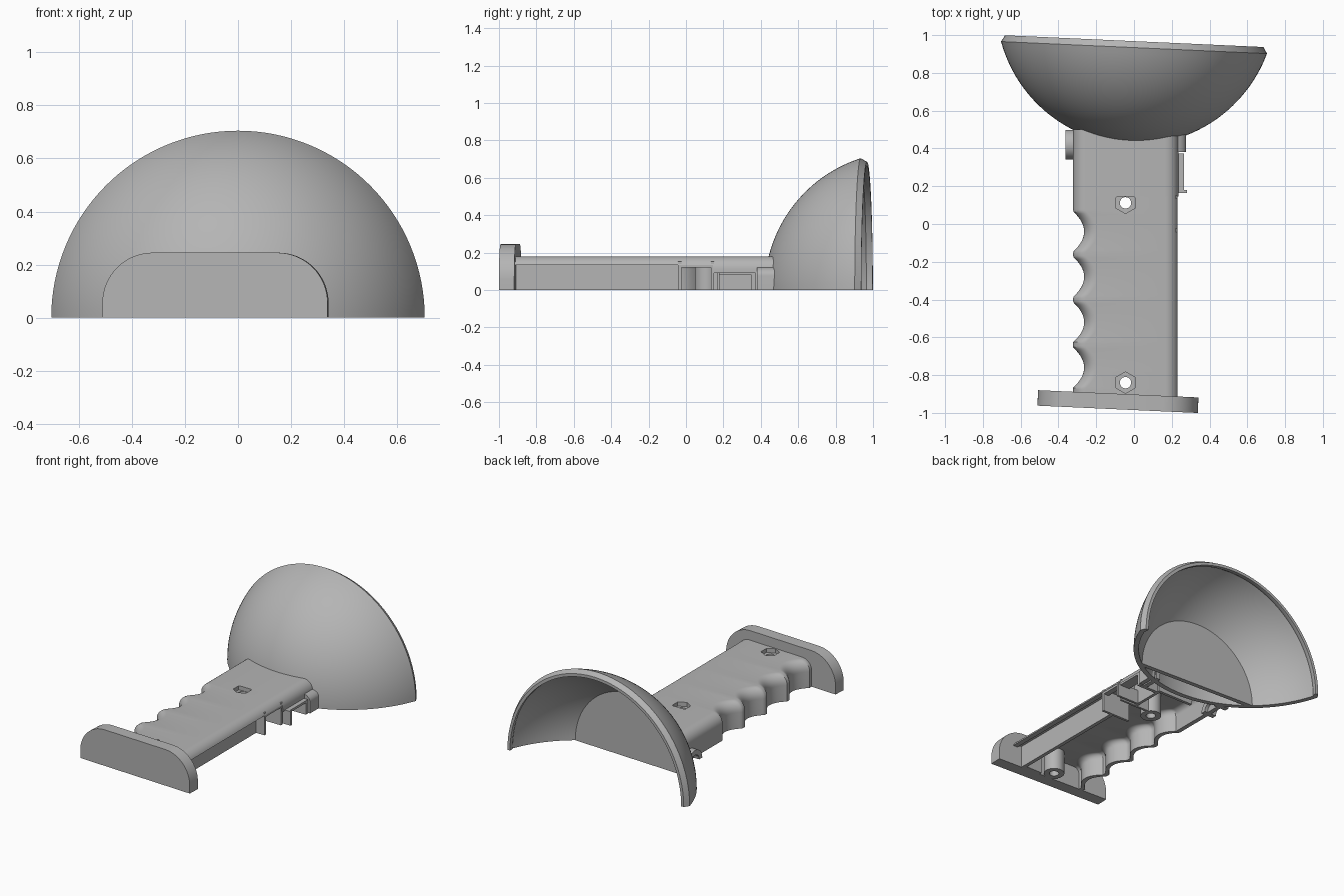
import bpy, bmesh, math
from mathutils import Matrix

if "Cube" in bpy.data.objects:
    bpy.data.objects.remove(bpy.data.objects["Cube"])

mat = bpy.data.materials.new("matte_grey")
mat.diffuse_color = (0.46, 0.46, 0.46, 1)
mat.use_nodes = True
mat.node_tree.nodes["Principled BSDF"].inputs["Base Color"].default_value = mat.diffuse_color
TILT = math.radians(-2.6)
TOP, RAD, WALL = 0.18, 0.07, 0.03


def finish(name, bm, smooth=True):
    bmesh.ops.remove_doubles(bm, verts=bm.verts, dist=1e-5)
    bmesh.ops.recalc_face_normals(bm, faces=bm.faces)
    me = bpy.data.meshes.new(name)
    bm.to_mesh(me)
    bm.free()
    me.materials.append(mat)
    ob = bpy.data.objects.new(name, me)
    bpy.context.collection.objects.link(ob)
    if smooth:
        shade(ob)
    return ob


def shade(ob):
    bpy.ops.object.select_all(action='DESELECT')
    ob.select_set(True)
    bpy.context.view_layer.objects.active = ob
    bpy.ops.object.shade_smooth_by_angle(angle=math.radians(32))


def loft(name, rings, closed=False):
    """Skin closed rings; cap the ends unless the rings join up."""
    bm = bmesh.new()
    vs = [[bm.verts.new(p) for p in r] for r in rings]
    n = len(rings[0])
    for i in range(len(vs) - (0 if closed else 1)):
        a, b = vs[i], vs[(i + 1) % len(vs)]
        for j in range(n):
            k = (j + 1) % n
            bm.faces.new((a[j], a[k], b[k], b[j]))
    if not closed:
        bm.faces.new(vs[0])
        bm.faces.new(vs[-1])
    return finish(name, bm)


def box(name, x0, x1, y0, y1, z0, z1):
    bm = bmesh.new()
    bmesh.ops.create_cube(bm, size=1)
    for v in bm.verts:
        v.co = ((x0 + x1) / 2 + v.co.x * (x1 - x0), (y0 + y1) / 2 + v.co.y * (y1 - y0),
                (z0 + z1) / 2 + v.co.z * (z1 - z0))
    return finish(name, bm, False)


def arc(cx, cz, r, a0, a1, n):
    return [(cx + r * math.cos(a0 + (a1 - a0) * i / n),
             cz + r * math.sin(a0 + (a1 - a0) * i / n)) for i in range(n + 1)]


# ---- bowl: half-turned spherical shell with a chamfered rim
def half_turn(name, profile, steps=64):
    rings = [[(r * math.cos(math.pi * i / steps), y, r * math.sin(math.pi * i / steps))
              for r, y in profile] for i in range(steps + 1)]
    ob = loft(name, rings)
    ob.matrix_world = Matrix.Translation((0, 0.934, 0)) @ Matrix.Rotation(TILT, 4, 'Z')
    return ob


def sphere_arc(R, cy, y_end, n=28):
    a1 = math.acos((cy - y_end) / R)
    return [(R * math.sin(a1 * i / n), cy - R * math.cos(a1 * i / n)) for i in range(n + 1)]


outer = sphere_arc(0.74, 0.226, 0.0)
inner = sphere_arc(0.708, 0.226, 0.0)
rim = [(0.685, 0.034), (0.665, 0.034), (0.665, 0.012)]
half_turn("bowl", outer + rim + inner[::-1])
half_turn("bowl_floor", [(0.0001, -0.36), (0.42, -0.36), (0.445, -0.33), (0.0001, -0.33)])


# ---- grip: hollow rounded shell with finger scallops on the left
def scallop(y):
    if not -0.88 < y < 0.08:
        return 0.0
    u = (y + 0.04) / 0.24
    u -= round(u)
    return 0.058 * max(0.0, 1 - (u / 0.44) ** 2)


def section(y, left, right, z_right):
    left += scallop(y)
    cz = TOP - RAD

    def path(t):
        r = RAD - t
        a = math.asin(min(1, max(0, (z_right - cz) / r)))
        pts = [(left + t, 0)] + arc(left + RAD, cz, r, math.pi, math.pi / 2, 8)
        pts += arc(right - RAD, cz, r, math.pi / 2, a, 8)
        if z_right < cz:
            pts.append((right - t, z_right))
        return pts
    return [(x, y, z) for x, z in path(0) + path(WALL)[::-1]]


def shell(name, y0, y1, right, z_right, n):
    ys = [y0 + (y1 - y0) * i / n for i in range(n + 1)]
    return loft(name, [section(y, -0.322, right, z_right) for y in ys])


grip = shell("grip_shell", -0.93, 0.145, 0.235, 0.135, 120)
shell("grip_switch_part", 0.145, 0.37, 0.235, 0.09, 1)
shell("grip_neck", 0.37, 0.5, 0.235, 0.0, 1)
shell("neck_flare", 0.38, 0.5, 0.275, 0.0, 1).scale.z = 0.7


# ---- screw sockets: hexagon pockets in the shell with hollow posts below
def disc_ring(x, y, z, r, n):
    return [(x + r * math.cos(2 * math.pi * i / n + math.pi / 6),
             y + r * math.sin(2 * math.pi * i / n + math.pi / 6), z) for i in range(n)]


for label, y in (("front", 0.112), ("rear", -0.84)):
    x = -0.045
    cutter = loft("hex_cutter", [disc_ring(x, y, z, 0.057, 6) for z in (0.12, 0.22)])
    mod = grip.modifiers.new("hex", 'BOOLEAN')
    mod.operation, mod.object, mod.solver = 'DIFFERENCE', cutter, 'EXACT'
    bpy.context.view_layer.objects.active = grip
    bpy.ops.object.modifier_apply(modifier=mod.name)
    bpy.data.objects.remove(cutter)
    rings = [disc_ring(x, y, z, r, 32) for r, z in
             ((0.065, 0.0), (0.065, 0.152), (0.03, 0.152), (0.03, 0.0))]
    loft(label + "_screw_post", rings, closed=True)
shade(grip)

# ---- end plate: slab with two rounded upper corners
outline = [(0.425, 0)] + arc(0.235, 0.055, 0.19, 0, math.pi / 2, 16)
outline += arc(-0.235, 0.055, 0.19, math.pi / 2, math.pi, 16) + [(-0.425, 0)]
plate = loft("end_plate", [[(x, y, z) for x, z in outline] for y in (-0.041, 0.041)])
plate.matrix_world = Matrix.Translation((-0.085, -0.94, 0)) @ Matrix.Rotation(TILT, 4, 'Z')

# ---- inner walls of the side channel and the trigger bay
box("channel_wall", 0.14, 0.165, -0.91, -0.03, 0, 0.16)
box("channel_end", 0.02, 0.165, -0.91, -0.885, 0, 0.16)
box("bay_rear_wall", 0.02, 0.228, -0.042, -0.025, 0, 0.152)
box("bay_front_wall", -0.02, 0.228, 0.135, 0.15, 0, 0.152)
box("bay_lintel", 0.19, 0.228, -0.042, 0.15, 0.12, 0.14)

# ---- switch opening: raised frame with a recessed back
box("switch_back", 0.1, 0.12, 0.15, 0.38, 0, 0.155)
box("switch_frame_rear", 0.12, 0.28, 0.165, 0.18, 0, 0.095)
box("switch_frame_front", 0.12, 0.265, 0.35, 0.372, 0, 0.095)
box("switch_frame_top", 0.19, 0.265, 0.165, 0.372, 0.08, 0.095)
box("neck_rib", -0.15, 0.12, 0.37, 0.39, 0, 0.155)

# ---- cable outlet: half tube on the left of the neck
ring = arc(0.42, 0, 0.078, 0, math.pi, 20) + arc(0.42, 0, 0.045, math.pi, 0, 20)
loft("cable_outlet", [[(x, y, z) for y, z in ring] for x in (-0.362, -0.27)])
